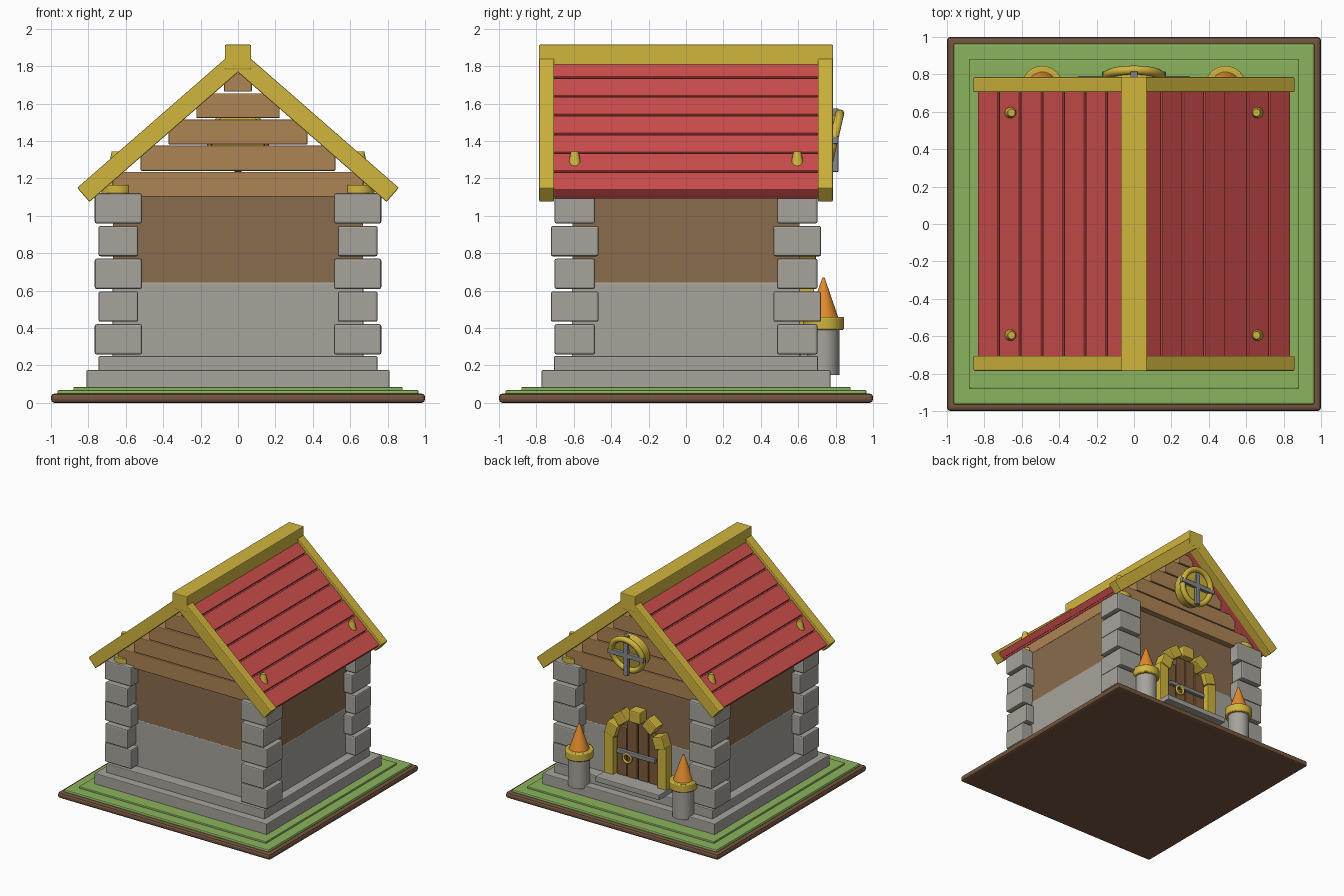
import bpy
from math import sin, cos, radians, pi

if "Cube" in bpy.data.objects:
    bpy.data.objects.remove(bpy.data.objects["Cube"])


def material(name, r, g, b):
    rgba = [(c / 255) ** 2.2 for c in (r, g, b)] + [1]
    m = bpy.data.materials.new(name)
    m.use_nodes = True
    m.diffuse_color = rgba
    m.node_tree.nodes["Principled BSDF"].inputs["Base Color"].default_value = rgba
    return m


SOIL = material("soil brown", 116, 86, 66)
GRASS = material("grass green", 138, 178, 94)
STONE = material("stone grey", 165, 162, 154)
WALL = material("wall brown", 137, 108, 78)
PLANK = material("plank brown", 172, 130, 84)
DOOR = material("door brown", 126, 92, 60)
RED = material("roof red", 206, 80, 78)
GOLD = material("trim gold", 208, 180, 64)
FLAME = material("flame orange", 226, 138, 48)
IRON = material("iron grey", 134, 136, 140)


def finish(obj, name, mat, bevel=0.0, smooth=False):
    obj.name = name
    obj.data.materials.append(mat)
    if bevel:
        mod = obj.modifiers.new("soft edges", "BEVEL")
        mod.width = bevel
        mod.segments = 2
    if smooth:
        bpy.ops.object.shade_smooth_by_angle(angle=radians(40))
    return obj


def block(name, mat, centre, size, rot=(0, 0, 0), bevel=0.006):
    bpy.ops.mesh.primitive_cube_add(size=1, location=centre, rotation=rot)
    obj = bpy.context.object
    for v in obj.data.vertices:
        v.co = [v.co[i] * size[i] for i in range(3)]
    return finish(obj, name, mat, bevel)


def slab(name, mat, half_x, half_y, z0, z1, bevel=0.006):
    return block(name, mat, (0, 0, (z0 + z1) / 2), (half_x * 2, half_y * 2, z1 - z0), bevel=bevel)


def cone(name, mat, centre, r1, r2, depth, rot=(0, 0, 0), sides=32, bevel=0.0):
    bpy.ops.mesh.primitive_cone_add(vertices=sides, radius1=r1, radius2=r2, depth=depth,
                                    location=centre, rotation=rot)
    return finish(bpy.context.object, name, mat, bevel, True)


def ring(name, mat, centre, major, minor, rot):
    bpy.ops.mesh.primitive_torus_add(major_segments=32, minor_segments=10, major_radius=major,
                                     minor_radius=minor, location=centre, rotation=rot)
    return finish(bpy.context.object, name, mat, smooth=True)


# Ground and foundation
slab("soil_base", SOIL, 1, 1, 0, 0.05, 0.018)
slab("grass_lower", GRASS, 0.965, 0.965, 0.04, 0.07, 0.01)
slab("grass_upper", GRASS, 0.88, 0.88, 0.06, 0.085)
slab("foundation_lower", STONE, 0.81, 0.772, 0.07, 0.175)
slab("foundation_upper", STONE, 0.745, 0.706, 0.17, 0.25)

# Walls
slab("stone_wall", STONE, 0.67, 0.61, 0.24, 0.645)
slab("wood_wall", WALL, 0.668, 0.608, 0.64, 1.1, 0)

# Corner stones, alternating long and short
for sx in (-1, 1):
    for sy in (-1, 1):
        for i in range(5):
            w, d = (0.252, 0.215) if i % 2 == 0 else (0.212, 0.255)
            block("corner_stone", STONE, (sx * 0.64, sy * 0.595, 0.34 + i * 0.175),
                  (w, d, 0.162), bevel=0.01)

# Stepped gable planks
for i in range(5):
    half = 0.67 - i * 0.149
    top = min(1.235 + i * 0.14, 1.76)
    slab("gable_plank", PLANK, half, 0.66, 1.1 + i * 0.141, top)

# Roof
SLOPE = radians(41.1)
APEX = 1.90


def roof_block(name, mat, side, d0, d1, n0, n1, y0, y1, bevel=0.006):
    # d runs down the slope, n runs along its outward normal
    d, n = (d0 + d1) / 2, (n0 + n1) / 2
    centre = (side * (d * cos(SLOPE) + n * sin(SLOPE)), (y0 + y1) / 2,
              APEX - d * sin(SLOPE) + n * cos(SLOPE))
    block(name, mat, centre, (d1 - d0, y1 - y0, n1 - n0), (0, side * SLOPE, 0), bevel)


EAVE = 1.128
for side in (-1, 1):
    roof_block("roof_underlay", RED, side, 0, EAVE - 0.004, -0.092, -0.05, -0.71, 0.71, 0)
    for i in range(8):
        low = EAVE - i * 0.153
        roof_block("roof_plank", RED, side, max(0, low - 0.141), low, -0.075, -0.0226, -0.71, 0.71, 0.004)
    for y in (-0.745, 0.745):
        roof_block("barge_board", GOLD, side, 0, 1.141, -0.1, 0, y - 0.04, y + 0.04)
block("ridge_beam", GOLD, (0, 0, 1.848), (0.14, 1.574, 0.134))

# Corner finials passing through the roof
for sx in (-1, 1):
    for sy in (-1, 1):
        cone("finial_base", GOLD, (sx * 0.645, sy * 0.6, 1.142), 0.085, 0.085, 0.045, sides=16)
        cone("finial_spike", GOLD, (sx * 0.655, sy * 0.595, 1.25), 0.06, 0.02, 0.19, sides=12)

# Torch pillars beside the door
for x in (-0.49, 0.49):
    cone("torch_pillar", STONE, (x, 0.735, 0.27), 0.085, 0.085, 0.24)
    cone("torch_collar", GOLD, (x, 0.735, 0.425), 0.11, 0.11, 0.07, bevel=0.008)
    cone("torch_flame", FLAME, (x, 0.735, 0.565), 0.078, 0.006, 0.21)

# Door with stone-like gold arch
heights = (0.7, 0.78, 0.78, 0.7)
for i, top in enumerate(heights):
    block("door_plank", DOOR, (-0.15 + i * 0.1, 0.62, (0.25 + top) / 2), (0.092, 0.06, top - 0.25))
block("door_bar", IRON, (0, 0.665, 0.5), (0.36, 0.03, 0.035))
ring("door_ring", GOLD, (0.08, 0.675, 0.46), 0.036, 0.01, (pi / 2, 0, 0))
for s in (-1, 1):
    block("door_post", GOLD, (s * 0.25, 0.635, 0.445), (0.085, 0.1, 0.4))
for i in range(5):
    a = radians(18 + i * 36)
    block("arch_block", GOLD, (0.235 * cos(a), 0.64, 0.6 + 0.235 * sin(a)),
          (0.1, 0.11, 0.105), (0, -a, 0), 0.008)
block("door_step", STONE, (0, 0.7, 0.268), (0.6, 0.18, 0.045))

# Round gable window, leaning outwards
TILT = (radians(77), 0, 0)
cone("window_disc", GOLD, (0, 0.735, 1.405), 0.145, 0.145, 0.09, TILT)
ring("window_ring", GOLD, (0, 0.79, 1.405), 0.145, 0.024, TILT)
block("window_bar_upright", IRON, (0, 0.8, 1.405), (0.04, 0.03, 0.34), bevel=0.004)
block("window_bar_cross", IRON, (0, 0.8, 1.405), (0.34, 0.03, 0.04), bevel=0.004)
